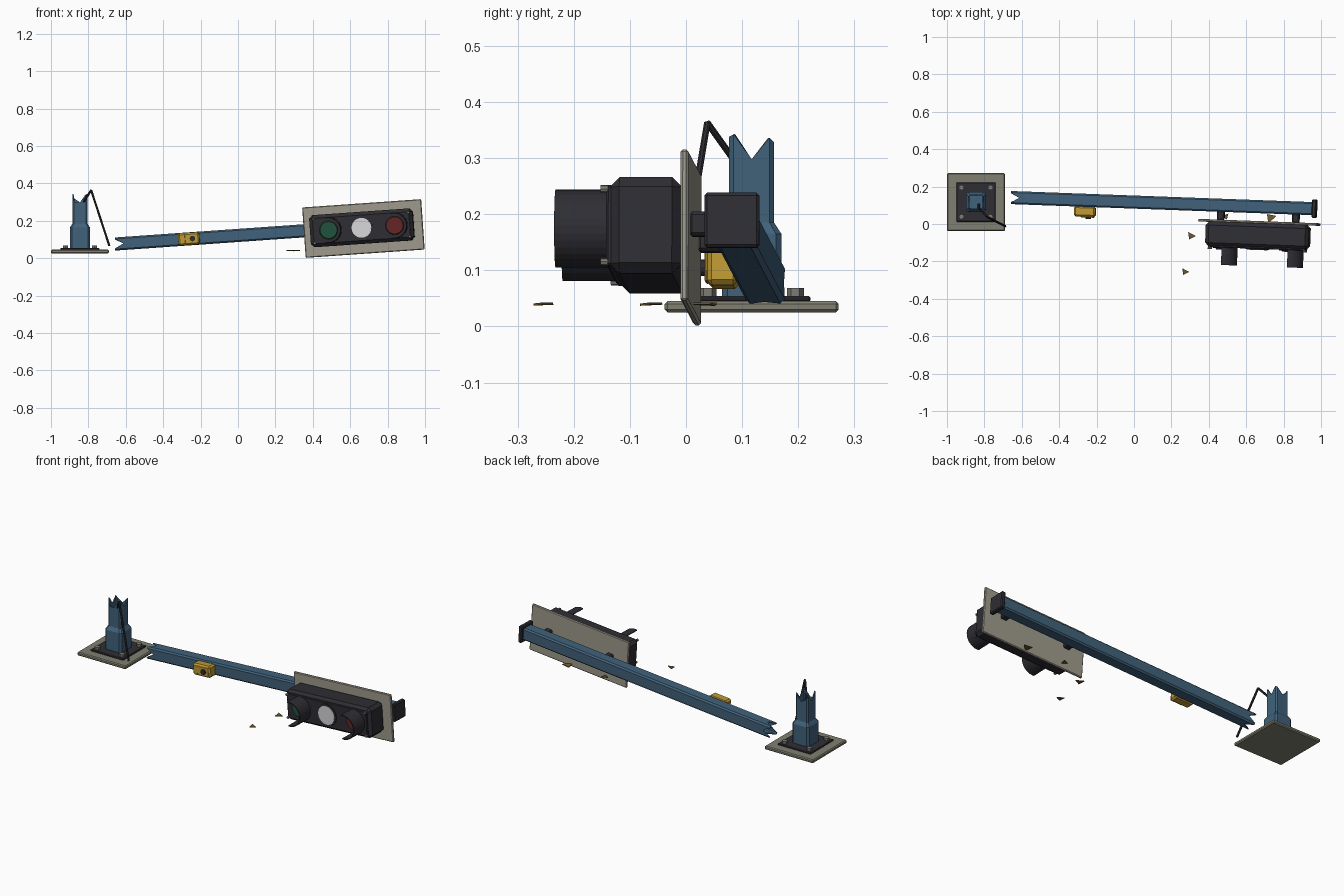
import bpy, bmesh, math
from mathutils import Matrix, Vector

if "Cube" in bpy.data.objects:
    bpy.data.objects.remove(bpy.data.objects["Cube"])

def mat(name, r, g, b):
    m = bpy.data.materials.new(name)
    m.diffuse_color = (r, g, b, 1)
    m.use_nodes = True
    m.node_tree.nodes["Principled BSDF"].inputs["Base Color"].default_value = m.diffuse_color
    return m

BLUE = mat("blue_paint", .052, .12, .195)
DARK = mat("dark_plastic", .027, .027, .034)
YELLOW = mat("yellow_paint", .52, .32, .035)
BOARD = mat("board_beige", .34, .32, .26)
STONE = mat("base_stone", .22, .215, .165)
STEEL = mat("bolt_grey", .2, .2, .18)
GREEN = mat("green_glass", .015, .085, .05)
RED = mat("red_glass", .13, .018, .018)
WHITE = mat("white_disc", .68, .68, .7)
AMBER = mat("amber_glass", .16, .1, .03)

I = Matrix.Identity(4)
# Frame of the fallen pole: x runs from the broken end to the capped end
P = (Matrix.Translation((-.62, .14, .078)) @ Matrix.Rotation(math.radians(-2.1), 4, 'Z')
     @ Matrix.Rotation(math.radians(-4), 4, 'Y'))

def finish(bm, name, m, M):
    bmesh.ops.recalc_face_normals(bm, faces=bm.faces)
    me = bpy.data.meshes.new(name)
    bm.to_mesh(me)
    bm.free()
    me.transform(M)
    me.materials.append(m)
    ob = bpy.data.objects.new(name, me)
    bpy.context.collection.objects.link(ob)
    return ob

def box(name, m, lo, hi, bev=0, M=I):
    bm = bmesh.new()
    bmesh.ops.create_cube(bm, size=1)
    lo, hi = Vector(lo), Vector(hi)
    for v in bm.verts:
        v.co = Vector([(lo[i] + hi[i]) / 2 + v.co[i] * (hi[i] - lo[i]) for i in range(3)])
    if bev:
        bmesh.ops.bevel(bm, geom=bm.edges[:], offset=bev, segments=1, affect='EDGES')
    return finish(bm, name, m, M)

def cyl(name, m, a, b, r, n=24, M=I, r2=None):
    a, b = Vector(a), Vector(b)
    d = b - a
    bm = bmesh.new()
    bmesh.ops.create_cone(bm, cap_ends=True, segments=n, radius1=r,
                          radius2=r if r2 is None else r2, depth=d.length)
    T = Matrix.Translation((a + b) / 2) @ d.to_track_quat('Z', 'Y').to_matrix().to_4x4()
    return finish(bm, name, m, M @ T)

def jagged_tube(name, m, rings, corner, M):
    """Chamfered square tube; the last ring is torn, with teeth at its corners."""
    bm = bmesh.new()
    loops = []
    for k, (z, h, c) in enumerate(rings):
        loop = []
        for s in range(4):
            R = Matrix.Rotation(s * math.pi / 2, 3, 'Z')
            for j, y in enumerate((c - h, 0, h - c)):
                torn = k == len(rings) - 1 and j != 1
                loop.append(bm.verts.new(R @ Vector((h, y, z + (corner[s][j // 2] if torn else 0)))))
        loops.append(loop)
    for a, b in zip(loops, loops[1:]):
        for i in range(12):
            j = (i + 1) % 12
            bm.faces.new((a[i], a[j], b[j], b[i]))
    ob = finish(bm, name, m, M)
    mod = ob.modifiers.new("wall", 'SOLIDIFY')
    mod.thickness = .006
    return ob

# Base slab, flange and bolts
cx, cy = -.845, .117
box("base_slab", STONE, (-1, cy - .155, .025), (-.69, cy + .155, .045), .005)
box("base_flange", DARK, (cx - .105, cy - .105, .044), (cx + .105, cy + .105, .054), .003)
for i, (sx, sy) in enumerate([(1, 1), (1, -1), (-1, 1), (-1, -1)]):
    x, y = cx + sx * .078, cy + sy * .078
    cyl(f"base_bolt_{i}", STEEL, (x, y, .05), (x, y, .068), .015, 6)

# Broken stub standing on the flange
jagged_tube("pole_stub", BLUE,
            [(.05, .053, .01), (.165, .053, .01), (.185, .04, .008), (.285, .04, .008), (.298, .04, .008)],
            [(.044, .038), (.03, .02), (.035, .045), (.0, .04)], Matrix.Translation((cx, cy, 0)))
box("stub_core", BLUE, (cx - .035, cy - .035, .06), (cx + .035, cy + .035, .265))

# Loose cable hanging out of the stub
pts = [(-.83, .105, .27), (-.83, .088, .293), (-.785, .038, .363), (-.688, -.012, .066)]
for i, (a, b) in enumerate(zip(pts, pts[1:])):
    cyl(f"cable_{i}", DARK, a, b, .006, 8)

# Fallen pole with torn left end and end cap
jagged_tube("fallen_pole", BLUE, [(-1.59, .035, .008), (-.02, .035, .008), (-.008, .035, .008)],
            [(.04, .045), (.045, .04), (.042, .046), (.046, .04)],
            P @ Matrix.Rotation(-math.pi / 2, 4, 'Y'))
box("pole_core", BLUE, (.04, -.03, -.03), (1.58, .03, .03), 0, P)
box("pole_end_cap", DARK, (1.578, -.049, -.049), (1.602, .049, .049), .005, P)

# Yellow push-button box
box("button_box", YELLOW, (.304, -.088, -.033), (.418, -.032, .033), .009, P)
box("button_plate", YELLOW, (.34, -.092, -.026), (.412, -.086, .026), .002, P)
cyl("push_button", DARK, (.381, -.085, 0), (.381, -.099, 0), .015, 12, P)

# Backboard and its brackets on the pole
box("backboard", BOARD, (.978, -.091, -.145), (1.616, -.077, .125), .004, P)
for i, t in enumerate((1.09, 1.492)):
    box(f"bracket_{i}", DARK, (t - .02, -.08, -.022), (t + .02, -.03, .022), .006, P)

# Signal housing with corner screws
H, HZ = 1.292, -.006
box("signal_housing", DARK, (H - .277, -.22, HZ - .086), (H + .277, -.09, HZ + .086), .018, P)
box("housing_door", DARK, (H - .262, -.226, HZ - .072), (H + .262, -.21, HZ + .072), .004, P)
for i, (sx, sz) in enumerate([(1, 1), (1, -1), (-1, 1), (-1, -1)]):
    x, z = H + sx * .255, HZ + sz * .065
    cyl(f"housing_screw_{i}", STEEL, (x, -.218, z), (x, -.236, z), .007, 8, P)

# Lamps: bezel and lens; the outer two keep their visors
def visor(name, x):
    bm = bmesh.new()
    prev = None
    n = 18
    for k in range(n + 1):
        a = math.radians(-100 + 200 * k / n)
        p, q = [bm.verts.new((x + .067 * math.cos(a), y, HZ + .067 * math.sin(a))) for y in (-.215, -.319)]
        if prev:
            bm.faces.new((prev[0], p, q, prev[1]))
        prev = (p, q)
    ob = finish(bm, name, DARK, P)
    mod = ob.modifiers.new("wall", 'SOLIDIFY')
    mod.thickness = .005
    mod.offset = 0

for name, off, m in (("green", -.176, GREEN), ("middle", 0, WHITE), ("red", .178, RED)):
    x = H + off
    cyl(name + "_bezel", DARK, (x, -.215, HZ), (x, -.23, HZ), .063, 24, P)
    if m is WHITE:
        cyl(name + "_disc", m, (x, -.222, HZ), (x, -.232, HZ), .053, 24, P)
    else:
        cyl(name + "_lens", m, (x, -.222, HZ), (x, -.236, HZ), .055, 24, P, .045)
        visor(name + "_visor", x)

# Amber lens shards on the ground
for i, (x, y, r, rot) in enumerate([(.305, -.063, .027, -.5), (.272, -.255, .024, -.5),
                                    (.73, .033, .034, 3.9), (.49, .04, .022, .4)]):
    T = (Matrix.Translation((x, y, .04)) @ Matrix.Rotation(rot, 4, 'Z')
         @ Matrix.Rotation(.06, 4, 'X') @ Matrix.Diagonal((1, .8, 1, 1)))
    cyl(f"lens_shard_{i}", AMBER, (0, 0, -.002), (0, 0, .002), r, 3, T)
